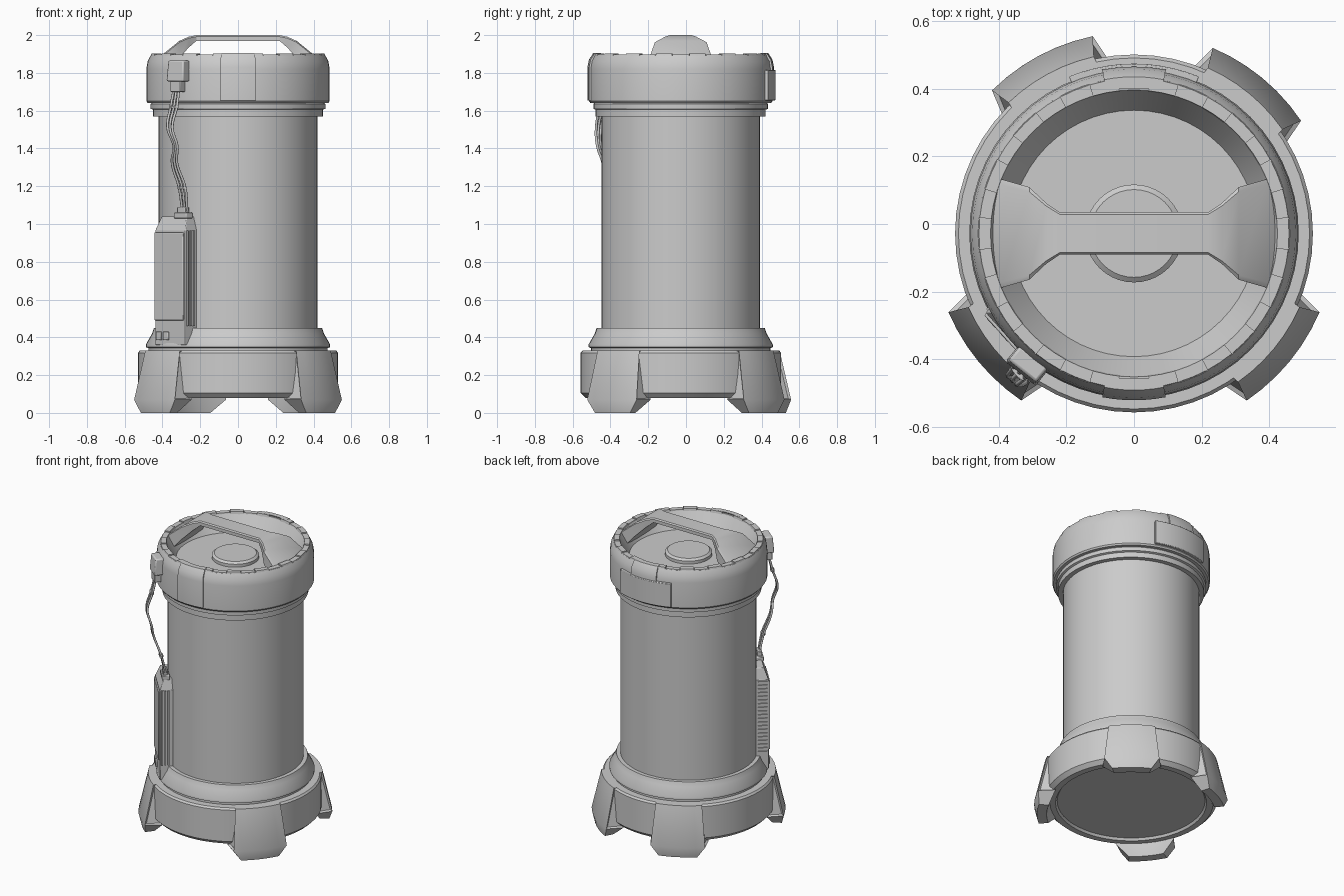
import bpy, bmesh
from math import sin, cos, radians, pi
from mathutils import Matrix, Vector

if "Cube" in bpy.data.objects:
    bpy.data.objects.remove(bpy.data.objects["Cube"])

AXIS_Y = -0.028
CENTRE = Vector((0, AXIS_Y, 0))


def polar(r, deg, z):
    return CENTRE + Vector((r * cos(radians(deg)), r * sin(radians(deg)), z))


def smooth(ob, angle=32):
    bpy.ops.object.select_all(action='DESELECT')
    ob.select_set(True)
    bpy.context.view_layer.objects.active = ob
    bpy.ops.object.shade_smooth_by_angle(angle=radians(angle))


def finish(name, bm, bevel=0):
    bmesh.ops.recalc_face_normals(bm, faces=bm.faces)
    me = bpy.data.meshes.new(name)
    bm.to_mesh(me)
    bm.free()
    ob = bpy.data.objects.new(name, me)
    bpy.context.collection.objects.link(ob)
    if bevel:
        mod = ob.modifiers.new("edge_bevel", 'BEVEL')
        mod.width = bevel
        mod.segments = 2
    smooth(ob)
    return ob


def loft(bm, rings, closed_ends=True):
    """Bridge equal-sized closed vertex loops; returns the side faces by layer."""
    loops = [[bm.verts.new(p) for p in ring] for ring in rings]
    n = len(loops[0])
    sides = [[bm.faces.new((a[i], a[(i + 1) % n], b[(i + 1) % n], b[i])) for i in range(n)]
             for a, b in zip(loops, loops[1:])]
    if closed_ends:
        bm.faces.new(loops[0])
        bm.faces.new(loops[-1])
    return sides


def lathe(name, profile, steps=56):
    bm = bmesh.new()
    loft(bm, [[polar(r, 360 * i / steps, z) for i in range(steps)] for r, z in profile])
    return finish(name, bm)


def arc_ring(deg, z, r_in, r_out, half_in, half_out, steps):
    ts = [2 * i / steps - 1 for i in range(steps + 1)]
    return ([polar(r_out, deg + half_out * t, z) for t in ts]
            + [polar(r_in, deg + half_in * t, z) for t in reversed(ts)])


def arc_block(name, deg, layers, steps=4, bevel=0):
    bm = bmesh.new()
    loft(bm, [arc_ring(deg, *layer, steps) for layer in layers])
    return finish(name, bm, bevel)


# Tube and collars
lathe("body_tube", [(0.42, 0.40), (0.42, 1.60)])
lathe("lower_collar", [(0.475, 0.30), (0.475, 0.343), (0.488, 0.348), (0.488, 0.362),
                       (0.455, 0.42), (0.445, 0.45), (0.415, 0.45)])
lathe("upper_collar", [(0.415, 1.57), (0.45, 1.57), (0.45, 1.605), (0.462, 1.61),
                       (0.462, 1.635), (0.45, 1.65)])

# Base ring with a shallow recess beneath
lathe("base_ring", [(0.455, 0.095), (0.465, 0.08), (0.505, 0.08), (0.53, 0.105),
                    (0.53, 0.318), (0.52, 0.33), (0.46, 0.33)])

# Four flared feet with recessed triangular cheeks
FOOT = [(0.33, 0.48, 0.537, 17, 15.5), (0.07, 0.50, 0.597, 21, 16.5),
        (0.0, 0.52, 0.58, 12, 12)]
FEET = {"front_left_foot": -39.5, "back_left_foot": 50.5,
        "back_right_foot": 118.3, "front_right_foot": 219.5}
for name, deg in FEET.items():
    bm = bmesh.new()
    n = 6
    sides = loft(bm, [arc_ring(deg, *layer, n) for layer in FOOT])
    bmesh.ops.recalc_face_normals(bm, faces=bm.faces)
    cheeks = [sides[0][n], sides[0][2 * n + 1]]
    bmesh.ops.inset_individual(bm, faces=cheeks, thickness=0.013, depth=-0.012)
    finish(name, bm)

# Cap with a dished top
lathe("cap", [(0.44, 1.64), (0.478, 1.64), (0.485, 1.65), (0.485, 1.82), (0.479, 1.86),
              (0.462, 1.893), (0.425, 1.893), (0.365, 1.79)])
lathe("centre_button", [(0.145, 1.78), (0.145, 1.81), (0.13, 1.822)], 40)

# Segmented rim
TEETH = 32
for i in range(TEETH):
    top = 1.903 if i % 2 else 1.897
    arc_block("rim_segment", 360 * i / TEETH,
              [(1.88, 0.42, 0.466, 5.4, 5.4), (top, 0.425, 0.459, 5.4, 5.4)], 2)

# Raised cap panels
for name, deg in (("front_panel", 270), ("back_panel", 90)):
    arc_block(name, deg, [(1.655, 0.46, 0.494, 11, 11), (1.83, 0.46, 0.494, 11, 11),
                          (1.87, 0.45, 0.486, 11, 11), (1.904, 0.43, 0.464, 11, 11)], 6)
arc_block("back_plate", 90, [(1.655, 0.47, 0.503, 22.5, 22.5),
                             (1.815, 0.47, 0.503, 22.5, 22.5)], 10, 0.003)

# Carry handle: half widths flare towards both ends (x, top, bottom, half width)
HANDLE = [(0.22, 2.0, 1.97, 0.063), (0.26, 1.992, 1.935, 0.09),
          (0.31, 1.97, 1.88, 0.137), (0.39, 1.905, 1.785, 0.16), (0.425, 1.875, 1.785, 0.152)]
stations = [(-x, t, b, w) for x, t, b, w in reversed(HANDLE)] + HANDLE
bm = bmesh.new()
loft(bm, [[(x, AXIS_Y - w, t - 0.008), (x, AXIS_Y - w * 0.9, t),
           (x, AXIS_Y + w * 0.9, t), (x, AXIS_Y + w, t - 0.008),
           (x, AXIS_Y + w, b), (x, AXIS_Y - w, b)] for x, t, b, w in stations])
finish("carry_handle", bm)


def side_box(name, deg, u, r0, r1, z0, z1, width, r1_top=None, width_top=None, bevel=0.004):
    """Box standing against the tube at an angle, offset sideways by u."""
    place = Matrix.Translation(CENTRE) @ Matrix.Rotation(radians(deg), 4, 'Z')
    rings = []
    for z, r, w in ((z0, r1, width), (z1, r1_top or r1, width_top or width)):
        corners = ((r0, -1), (r, -1), (r, 1), (r0, 1))
        rings.append([place @ Vector((x, u + s * w / 2, z)) for x, s in corners])
    bm = bmesh.new()
    loft(bm, rings)
    return finish(name, bm, bevel)


# Power pack on the front right of the tube
PACK = 222
side_box("pack_body", PACK, 0, 0.40, 0.483, 0.36, 0.97, 0.24)
side_box("pack_shoulder", PACK, 0, 0.40, 0.483, 0.965, 1.04, 0.24, 0.455, 0.20)
side_box("pack_cover", PACK, -0.005, 0.47, 0.492, 0.49, 0.955, 0.225)
side_box("pack_outlet", PACK, 0.06, 0.42, 0.468, 1.03, 1.06, 0.10)
side_box("pack_outlet_neck", PACK, 0.06, 0.43, 0.46, 1.05, 1.09, 0.065)
for u in (-0.085, -0.03):
    side_box("pack_button", PACK, u, 0.47, 0.493, 0.385, 0.43, 0.04)
for r in (0.425, 0.445, 0.465):
    side_box("pack_rib", PACK, 0.12, r, r + 0.01, 0.46, 0.965, 0.02, bevel=0)
for i in range(20):
    z = 0.47 + i * 0.025
    side_box("pack_grille_slat", PACK, -0.12, 0.415, 0.475, z, z + 0.013, 0.014, bevel=0)

# Plug on the cap
PLUG = 231
side_box("plug_head", PLUG, 0, 0.47, 0.535, 1.755, 1.865, 0.115, 0.525, 0.105, 0.008)
side_box("plug_neck", PLUG, 0, 0.485, 0.528, 1.70, 1.76, 0.07)

# Three loose wires from plug to pack
PATH = [(-0.325, -0.42, 1.72), (-0.34, -0.44, 1.62), (-0.36, -0.463, 1.51),
        (-0.33, -0.46, 1.41), (-0.337, -0.43, 1.33), (-0.295, -0.405, 1.19),
        (-0.282, -0.378, 1.07)]
SIDE = Vector((sin(radians(45)), -sin(radians(45)), 0))
for k in (-1, 0, 1):
    curve = bpy.data.curves.new("wire", 'CURVE')
    curve.dimensions = '3D'
    curve.bevel_depth = 0.007
    curve.bevel_resolution = 2
    curve.resolution_u = 6
    spline = curve.splines.new('BEZIER')
    spline.bezier_points.add(len(PATH) - 1)
    for i, (bp, p) in enumerate(zip(spline.bezier_points, PATH)):
        bp.co = Vector(p) + SIDE * k * (0.018 + 0.005 * sin(i * pi / 2))
        bp.handle_left_type = bp.handle_right_type = 'AUTO'
    wire = bpy.data.objects.new("wire", curve)
    bpy.context.collection.objects.link(wire)
    bpy.ops.object.select_all(action='DESELECT')
    wire.select_set(True)
    bpy.context.view_layer.objects.active = wire
    bpy.ops.object.convert(target='MESH')
    smooth(bpy.context.object, 60)

# Ties holding the wires together
for (x, y, z) in (PATH[1], PATH[5]):
    rings = [[Vector((x, y, h)) + SIDE * 0.034 * cos(a) + Vector((SIDE.y, -SIDE.x, 0)) * 0.013 * sin(a)
              for a in (2 * pi * i / 12 for i in range(12))] for h in (z - 0.006, z + 0.006)]
    bm = bmesh.new()
    loft(bm, rings)
    finish("wire_tie", bm)
